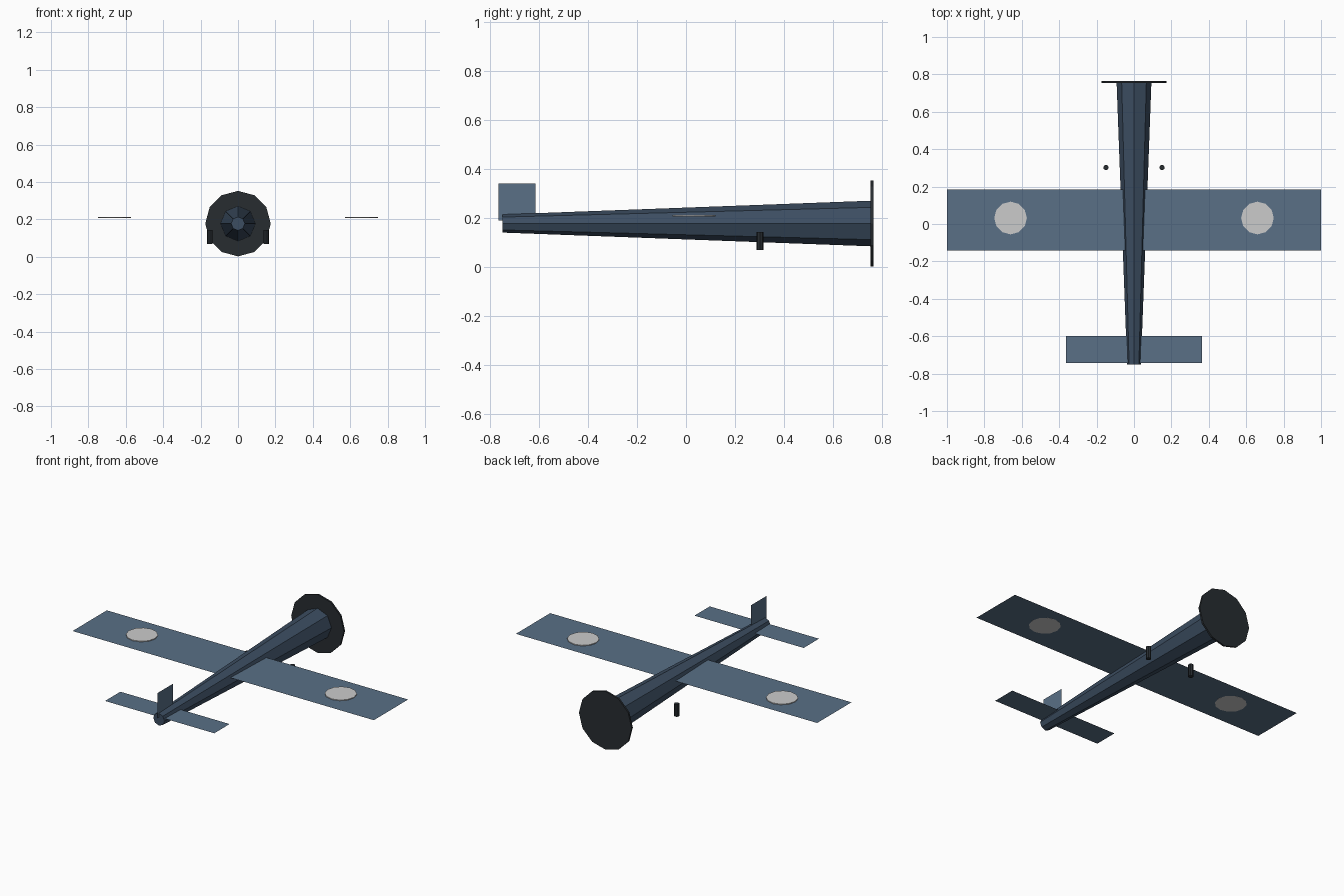
import bpy
import math
from mathutils import Matrix

if "Cube" in bpy.data.objects:
    bpy.data.objects.remove(bpy.data.objects["Cube"])


def material(name, rgb):
    m = bpy.data.materials.new(name)
    m.diffuse_color = (*rgb, 1)
    m.use_nodes = True
    m.node_tree.nodes["Principled BSDF"].inputs["Base Color"].default_value = m.diffuse_color
    return m


hull = material("dark_blue", (0.045, 0.075, 0.12))
skin = material("slate_blue", (0.10, 0.16, 0.24))
black = material("black", (0.02, 0.025, 0.03))
AXIS_Z = 0.177


def finish(name, mat):
    ob = bpy.context.object
    ob.name = name
    if mat:
        ob.data.materials.append(mat)
    return ob


def sheet(name, x, y, z, w, d, mat):
    bpy.ops.mesh.primitive_plane_add(size=1, location=(x, y, z))
    ob = finish(name, mat)
    ob.data.transform(Matrix.Diagonal((w, d, 1, 1)))
    return ob


def disc(name, sides, r, depth, loc, mat, rot=(0, 0, 0)):
    bpy.ops.mesh.primitive_cylinder_add(vertices=sides, radius=r, depth=depth,
                                        location=loc, rotation=rot)
    return finish(name, mat)


# Tapered fuselage, wide end towards +y, edge on top
bpy.ops.mesh.primitive_cone_add(vertices=8, radius1=0.037, radius2=0.093, depth=1.505,
                                location=(0, 0.0025, AXIS_Z),
                                rotation=(-math.pi / 2, 0, 0))
finish("fuselage", hull)

# Propeller disc
disc("propeller_disc", 12, 0.175, 0.011, (0, 0.7595, AXIS_Z), black, (-math.pi / 2, 0, 0))

# Thin wing, tailplane and fin
sheet("wing", 0, 0.022, 0.207, 2.0, 0.325, skin)
sheet("tailplane", 0, -0.67, 0.188, 0.725, 0.145, skin)
fin = sheet("tail_fin", 0, -0.69, 0.265, 0.15, 0.15, skin)
fin.rotation_euler = (0, math.pi / 2, 0)

# Wing markers and landing gear legs on both sides
for side, s in (("left", -1), ("right", 1)):
    disc(side + "_wing_marker", 12, 0.0875, 0.005, (s * 0.66, 0.032, 0.209), None)
    disc(side + "_gear_leg", 8, 0.0145, 0.074, (s * 0.15, 0.302, 0.105), black)
